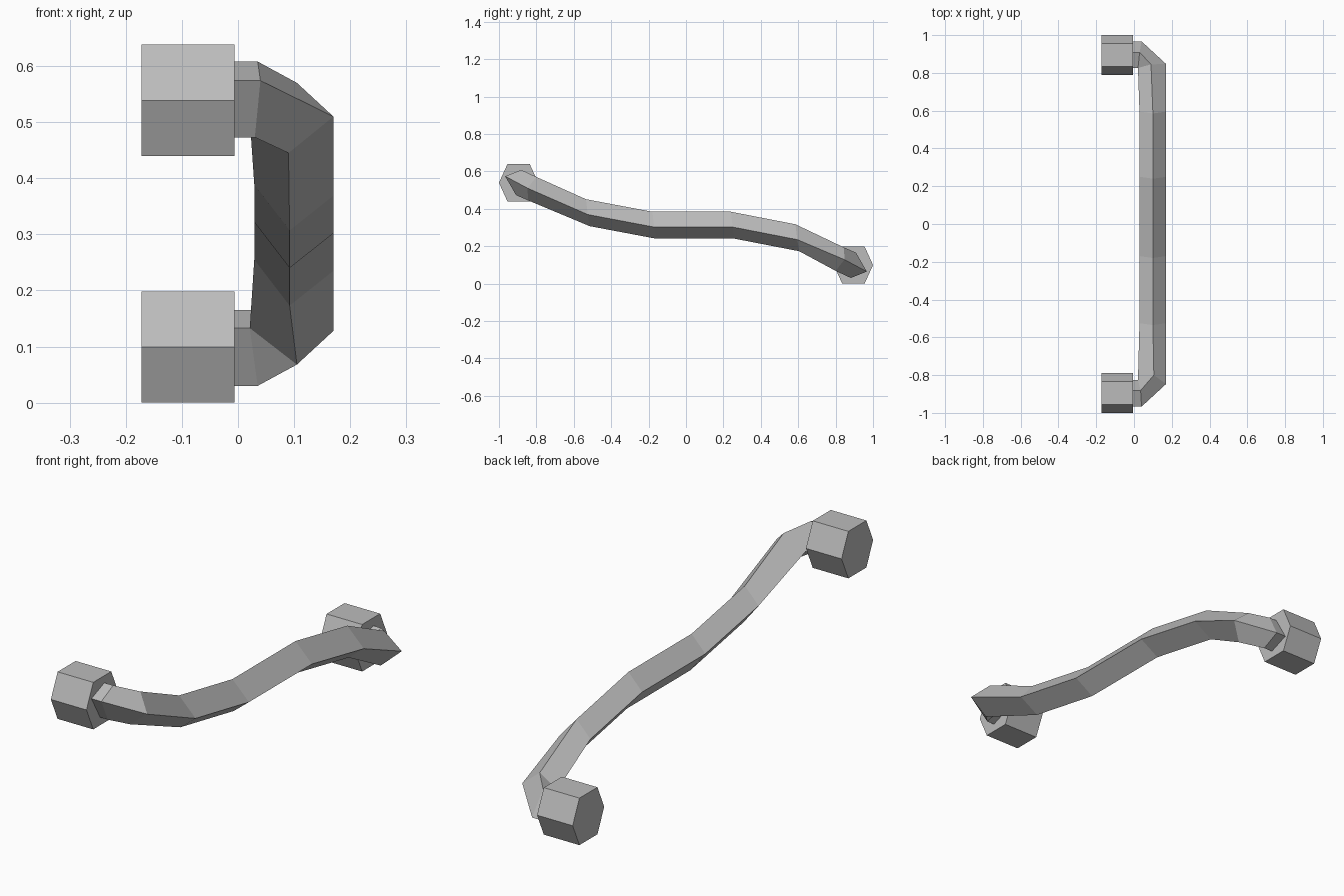
import bpy
import bmesh
from mathutils import Vector

if "Cube" in bpy.data.objects:
    bpy.data.objects.remove(bpy.data.objects["Cube"], do_unlink=True)

MID_Z = 0.319               # height of the half-turn axis running along x
BOSS_Y, BOSS_Z = 0.895, 0.22  # boss centre measured from that axis

metal = bpy.data.materials.new("light grey metal")
metal.use_nodes = True
grey = (0.5, 0.5, 0.5, 1)
metal.diffuse_color = grey
metal.node_tree.nodes["Principled BSDF"].inputs["Base Color"].default_value = grey


def loft(name, rings):
    """Skin a list of matching cross-sections and cap both ends."""
    bm = bmesh.new()
    loops = [[bm.verts.new(p) for p in ring] for ring in rings]
    count = len(loops[0])
    for a, b in zip(loops, loops[1:]):
        for i in range(count):
            j = (i + 1) % count
            bm.faces.new((a[i], a[j], b[j], b[i]))
    bm.faces.new(loops[0])
    bm.faces.new(loops[-1])
    bmesh.ops.remove_doubles(bm, verts=bm.verts, dist=0.0005)
    bmesh.ops.recalc_face_normals(bm, faces=bm.faces)
    mesh = bpy.data.meshes.new(name)
    bm.to_mesh(mesh)
    bm.free()
    mesh.materials.append(metal)
    obj = bpy.data.objects.new(name, mesh)
    bpy.context.collection.objects.link(obj)
    return obj


def half_turn(ring):
    """Turn a section about the x axis; its top and bottom corners trade places."""
    outer, top, inner, bottom = [Vector((p[0], -p[1], 2 * MID_Z - p[2])) for p in ring]
    return [outer, bottom, inner, top]


# Hexagonal mounting bosses
hexagon = [(0.105, 0), (0.06, 0.099), (-0.06, 0.099),
           (-0.105, 0), (-0.06, -0.099), (0.06, -0.099)]
for name, side in (("front_boss", -1), ("back_boss", 1)):
    loft(name, [[(x, side * BOSS_Y + y, MID_Z - side * BOSS_Z + z) for y, z in hexagon]
                for x in (-0.172, -0.006)])

# Bar sections list corners as outer, top, inner, bottom
stub = [(-0.967, 0.574), (-0.881, 0.608), (-0.826, 0.505), (-0.909, 0.473)]
root = [Vector((-0.02, y, z)) for y, z in stub]
elbow = [Vector((x, y, z)) for x, (y, z) in zip((0.04, 0.035, 0.021, 0.03), stub)]
bend = [Vector((0.17, -0.847, 0.51)), Vector((0.105, -0.8, 0.57)),
        elbow[2], Vector((0.09, -0.845, 0.445))]

# Square section, standing on its corner, swept along the grip
diamond = [(0.17, 0, 0), (0.1, -0.01, 0.082), (0.029, 0, 0.02), (0.092, 0.01, -0.062)]
path = [(-0.525, 0.369), (-0.17, 0.302), (0.25, 0.302), (0.595, 0.235)]
grip = [[Vector((x, y + dy, z + dz)) for x, dy, dz in diamond] for y, z in path]

end = [root, elbow, bend]
loft("handle_bar", end + grip + [half_turn(r) for r in reversed(end)])
